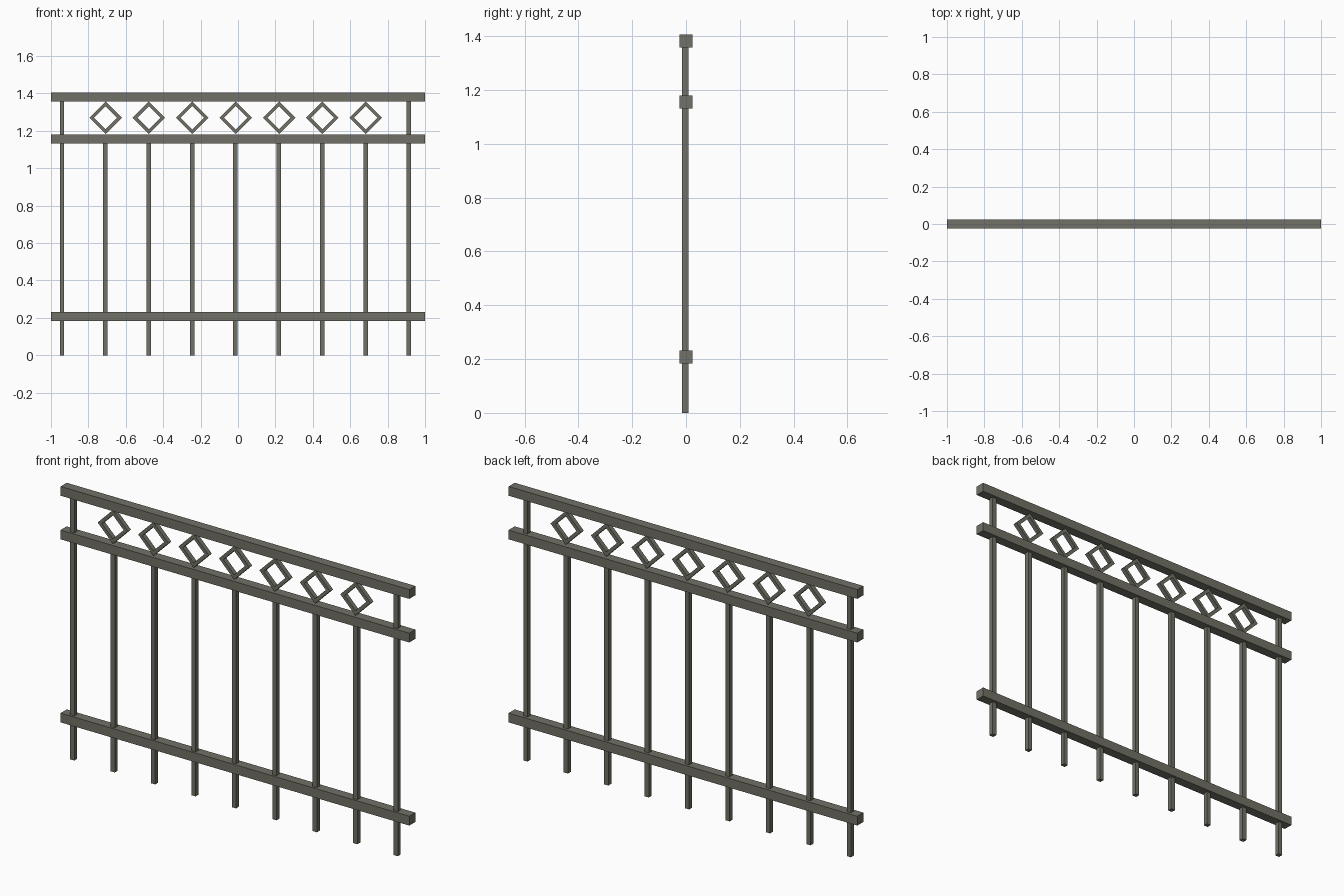
import bpy, bmesh
from math import cos, sin, pi

if "Cube" in bpy.data.objects:
    bpy.data.objects.remove(bpy.data.objects["Cube"])

metal = bpy.data.materials.new("grey_olive_metal")
metal.diffuse_color = (0.165, 0.165, 0.135, 1)
metal.use_nodes = True
metal.node_tree.nodes["Principled BSDF"].inputs["Base Color"].default_value = metal.diffuse_color


def finish(name, bm):
    bmesh.ops.recalc_face_normals(bm, faces=bm.faces)
    mesh = bpy.data.meshes.new(name)
    bm.to_mesh(mesh)
    bm.free()
    mesh.materials.append(metal)
    obj = bpy.data.objects.new(name, mesh)
    bpy.context.collection.objects.link(obj)
    return obj


def box(name, x, z0, z1, width, depth, y=0.0):
    bm = bmesh.new()
    bmesh.ops.create_cube(bm, size=1)
    bmesh.ops.scale(bm, vec=(width, depth, z1 - z0), verts=bm.verts)
    bmesh.ops.translate(bm, vec=(x, y, (z0 + z1) / 2), verts=bm.verts)
    return finish(name, bm)


def diamond(name, x, z, outer, inner, depth, y=0.0):
    # square ring standing on its corner
    bm = bmesh.new()
    rings = [[bm.verts.new((x + r * cos(i * pi / 2), y + d, z + r * sin(i * pi / 2)))
              for i in range(4)]
             for r, d in ((outer, -depth / 2), (outer, depth / 2),
                          (inner, depth / 2), (inner, -depth / 2))]
    for a in range(4):
        p, q = rings[a], rings[(a + 1) % 4]
        for i in range(4):
            j = (i + 1) % 4
            bm.faces.new((p[i], p[j], q[j], q[i]))
    return finish(name, bm)


# horizontal rails
RAIL = 0.048
for label, z in (("bottom_rail", 0.207), ("middle_rail", 1.156), ("top_rail", 1.382)):
    box(label, 0, z - RAIL / 2, z + RAIL / 2, 2.0, 0.05)

# upright bars: the outer two reach the top rail, the rest carry a diamond above
BAR, BAR_Y = 0.024, -0.002
for i in range(9):
    x = -0.941 + i * 0.2319
    outer = i in (0, 8)
    box("end_bar" if outer else "bar", x, 0, 1.37 if outer else 1.15, BAR, BAR, BAR_Y)
    if not outer:
        diamond("diamond_ring", x + 0.001, 1.27, 0.087, 0.062, BAR, BAR_Y)
